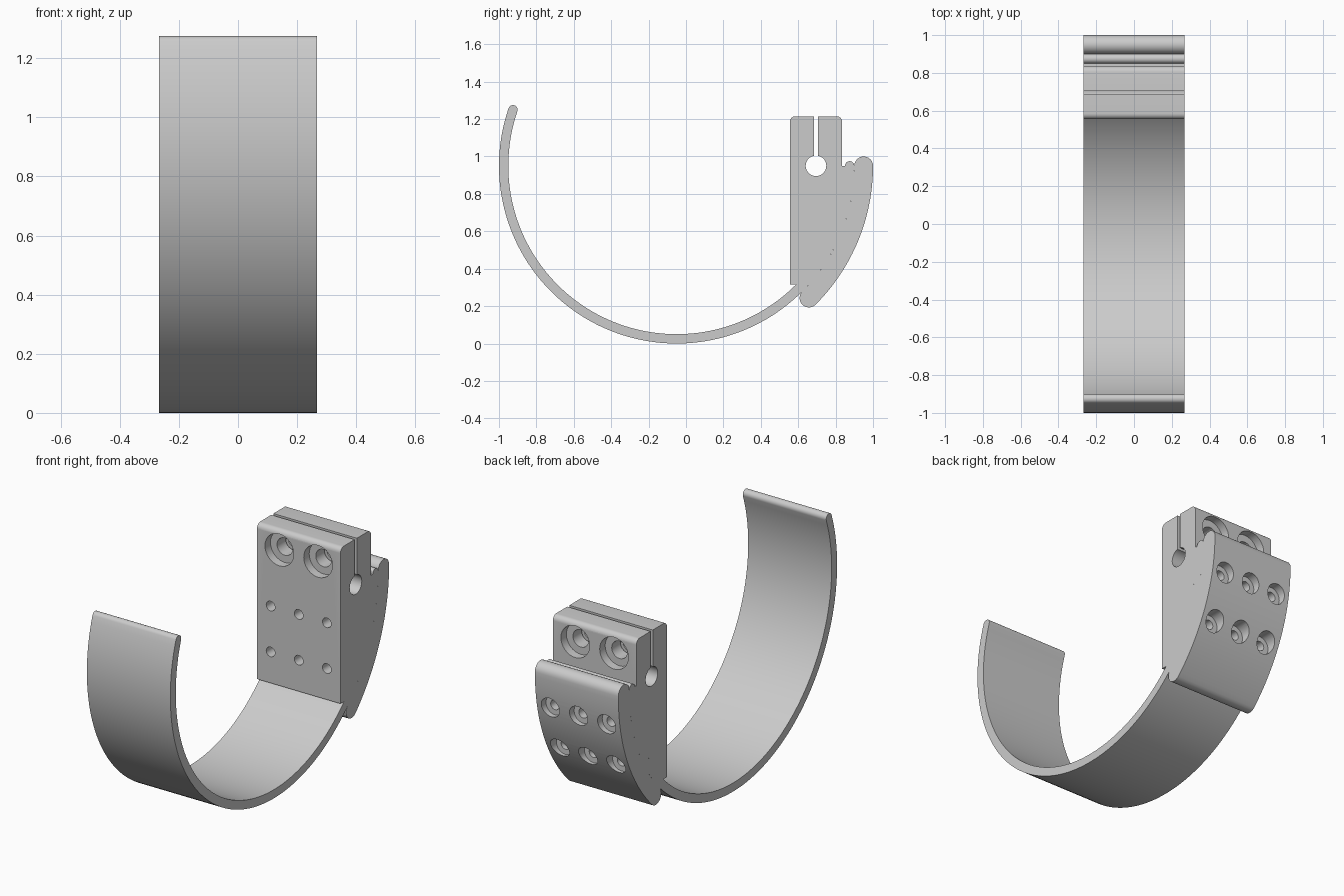
import bpy, bmesh
from math import sin, cos, radians, degrees, atan2, asin, pi
from mathutils import Matrix

cube = bpy.data.objects.get("Cube")
if cube:
    bpy.data.objects.remove(cube, do_unlink=True)

HALF_W = 0.267          # half of the width along x
CY, CZ = -0.05, 0.95    # shared centre of the curved parts

grey = bpy.data.materials.new("grey_metal")
grey.use_nodes = True
grey.diffuse_color = (0.6, 0.6, 0.6, 1)
grey.node_tree.nodes["Principled BSDF"].inputs["Base Color"].default_value = (0.6, 0.6, 0.6, 1)


def arc(cy, cz, r, a0, a1, n):
    """Points (y, z) on an arc, angles in degrees."""
    return [(cy + r * cos(radians(a0 + (a1 - a0) * i / n)),
             cz + r * sin(radians(a0 + (a1 - a0) * i / n))) for i in range(n + 1)]


def curved_band(r_in, r_out, a0, a1, n):
    """Profile of a round-ended band about the shared centre."""
    mid, cap = (r_in + r_out) / 2, (r_out - r_in) / 2
    pts = arc(CY, CZ, r_out, a0, a1, n)
    for a, start, r_next in ((a1, a1, r_in), (a0, a0 + 180, None)):
        ey, ez = CY + mid * cos(radians(a)), CZ + mid * sin(radians(a))
        pts += arc(ey, ez, cap, start, start + 180, 12)[1:-1]
        if r_next:
            pts += arc(CY, CZ, r_next, a1, a0, n)
    return pts


def extrude_profile(name, pts, half=HALF_W):
    bm = bmesh.new()
    face = bm.faces.new([bm.verts.new((-half, y, z)) for y, z in pts])
    new = bmesh.ops.extrude_face_region(bm, geom=[face])["geom"]
    bmesh.ops.translate(bm, vec=(2 * half, 0, 0),
                        verts=[v for v in new if isinstance(v, bmesh.types.BMVert)])
    bmesh.ops.recalc_face_normals(bm, faces=bm.faces)
    mesh = bpy.data.meshes.new(name)
    bm.to_mesh(mesh)
    bm.free()
    mesh.materials.append(grey)
    ob = bpy.data.objects.new(name, mesh)
    bpy.context.collection.objects.link(ob)
    return ob


def drill(name, holes):
    """Cutter made of cylinders along y: (x, z, radius, y start, y end)."""
    bm = bmesh.new()
    for x, z, r, y0, y1 in holes:
        bmesh.ops.create_cone(bm, cap_ends=True, segments=32, radius1=r, radius2=r, depth=y1 - y0,
                              matrix=Matrix.Translation((x, (y0 + y1) / 2, z)) @ Matrix.Rotation(pi / 2, 4, 'X'))
    mesh = bpy.data.meshes.new(name)
    bm.to_mesh(mesh)
    bm.free()
    ob = bpy.data.objects.new(name, mesh)
    ob.hide_render = True
    bpy.context.collection.objects.link(ob)
    return ob


def cut(ob, cutter):
    mod = ob.modifiers.new("cut", 'BOOLEAN')
    mod.operation, mod.solver, mod.object = 'DIFFERENCE', 'EXACT', cutter
    bpy.context.view_layer.objects.active = ob
    bpy.ops.object.modifier_apply(modifier=mod.name)


# Curved strap and outer clamp pad
strap = extrude_profile("curved_strap", curved_band(0.90, 0.95, -198.9, 0, 96))
pad = extrude_profile("clamp_pad", curved_band(0.95, 1.05, -45, 0, 32))

# Clamp block: rounded top, slot ending in a round bore, curved back on the strap
FRONT, BACK, TOP, BOTTOM, ROUND = 0.555, 0.835, 1.215, 0.315, 0.03
BORE_Y, BORE_R, SLOT = 0.695, 0.055, 0.01
gap = degrees(asin(SLOT / BORE_R))
profile = [(FRONT, BOTTOM)]
profile += arc(CY, CZ, 0.90, degrees(asin((BOTTOM - CZ) / 0.90)), 0, 24)
profile += [(BACK, CZ)]
profile += arc(BACK - ROUND, TOP - ROUND, ROUND, 0, 90, 8)
profile += [(BORE_Y + SLOT, TOP)]
profile += arc(BORE_Y, CZ, BORE_R, 90 - gap, -270 + gap, 40)
profile += [(BORE_Y - SLOT, TOP)]
profile += arc(FRONT + ROUND, TOP - ROUND, ROUND, 90, 180, 8)
block = extrude_profile("clamp_block", profile)

# Bolt holes: narrow shafts and the wide counterbores, cut separately
ROWS = ((0.76, 0.94), (0.495, 0.845))
COLUMNS = (-0.18, 0, 0.18)
shafts = [(x, z, 0.028, 0.4, 1.2) for z, _ in ROWS for x in COLUMNS]
shafts += [(x, 1.1, 0.05, 0.4, 0.84) for x in (-0.124, 0.124)]
shaft_cutter = drill("shaft_cutter", shafts)
sinks = [(x, z, 0.058, floor, 1.2) for z, floor in ROWS for x in COLUMNS]
for x in (-0.124, 0.124):
    sinks += [(x, 1.1, 0.092, 0.4, FRONT + 0.05), (x, 1.1, 0.092, BACK - 0.05, 0.84)]
sink_cutter = drill("counterbore_cutter", sinks)

for part in (strap, pad, block):
    cut(part, shaft_cutter)
    cut(part, sink_cutter)
for cutter in (shaft_cutter, sink_cutter):
    bpy.data.objects.remove(cutter, do_unlink=True)

# Smooth curves with crisp edges
for part in (strap, pad, block):
    bpy.ops.object.select_all(action='DESELECT')
    part.select_set(True)
    bpy.context.view_layer.objects.active = part
    bpy.ops.object.shade_smooth_by_angle(angle=radians(30))
